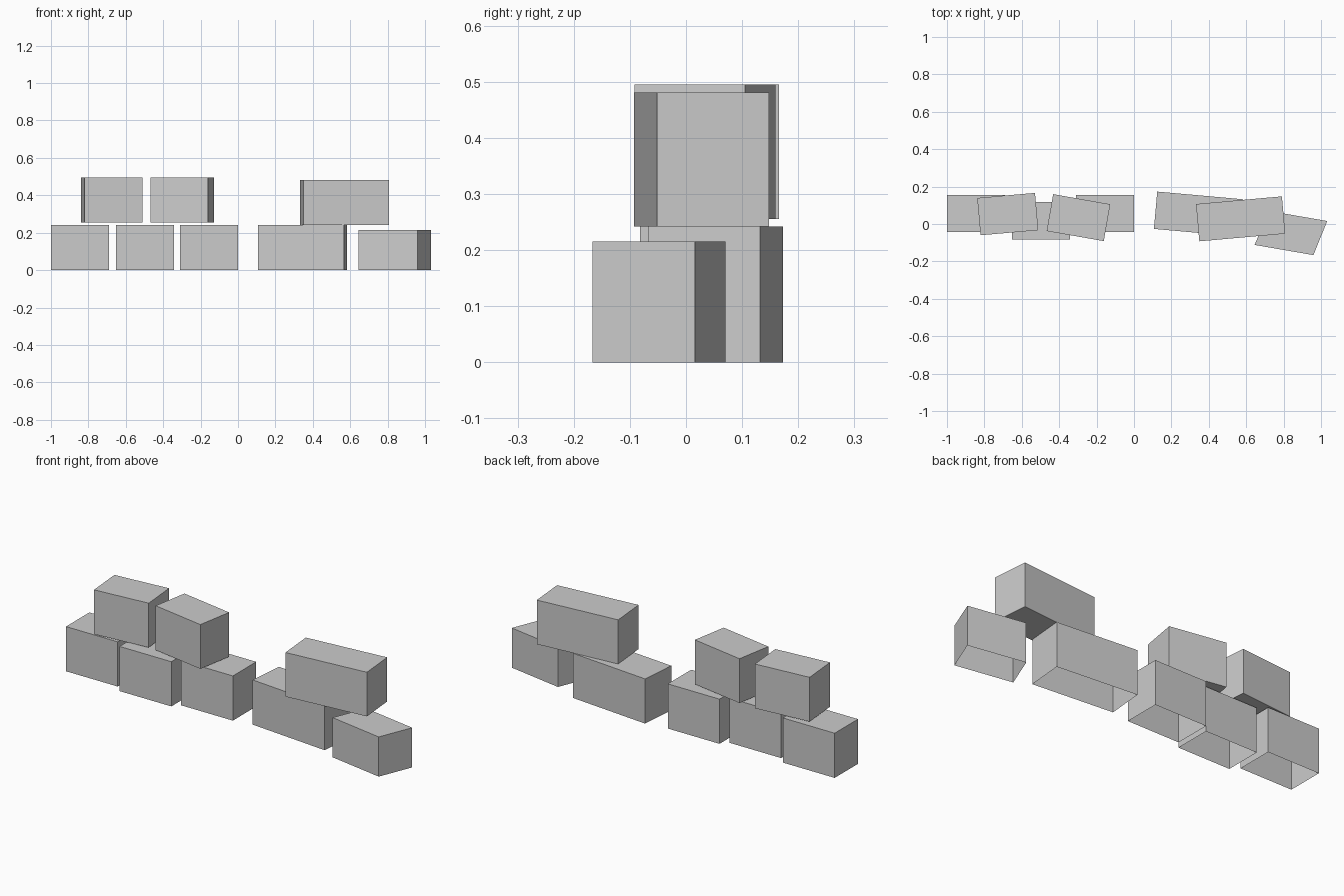
import bpy, bmesh
from math import radians
from mathutils import Matrix

if "Cube" in bpy.data.objects:
    bpy.data.objects.remove(bpy.data.objects["Cube"])


def block(name, center, length, z0, z1, turn=0.0, skew=0.0, depth=0.2, open_bottom=False):
    """Box turned about z; skew slides the back edge sideways."""
    bm = bmesh.new()
    bmesh.ops.create_cube(bm, size=1)
    if open_bottom:
        bottom = [f for f in bm.faces if f.normal.z < -0.5]
        bmesh.ops.delete(bm, geom=bottom, context='FACES_ONLY')
    shear = Matrix.Identity(4)
    shear[0][1] = skew
    place = (Matrix.Translation((center[0], center[1], (z0 + z1) / 2))
             @ Matrix.Rotation(radians(turn), 4, 'Z') @ shear
             @ Matrix.Diagonal((length, depth, z1 - z0, 1)))
    bm.transform(place)
    mesh = bpy.data.meshes.new(name)
    bm.to_mesh(mesh)
    bm.free()
    obj = bpy.data.objects.new(name, mesh)
    bpy.context.collection.objects.link(obj)
    return obj


# Lower row of three short blocks, undersides open
for i, (x, y) in enumerate([(-0.845, 0.056), (-0.497, 0.018), (-0.155, 0.056)]):
    block(f"lower_short_block_{i + 1}", (x, y), 0.31, 0, 0.242, open_bottom=True)

# Lower long block and skewed end block
block("lower_long_block", (0.345, 0.053), 0.461, 0, 0.242, turn=-5.1, open_bottom=True)
block("end_block", (0.839, -0.048), 0.319, 0, 0.215, turn=-9.8, skew=0.215,
      depth=0.192, open_bottom=True)

# Upper blocks
block("upper_short_block_1", (-0.675, 0.053), 0.31, 0.255, 0.495, turn=5)
block("upper_short_block_2", (-0.297, 0.034), 0.31, 0.255, 0.495, turn=-10)
block("upper_long_block", (0.570, 0.0275), 0.461, 0.242, 0.481, turn=5.1)
